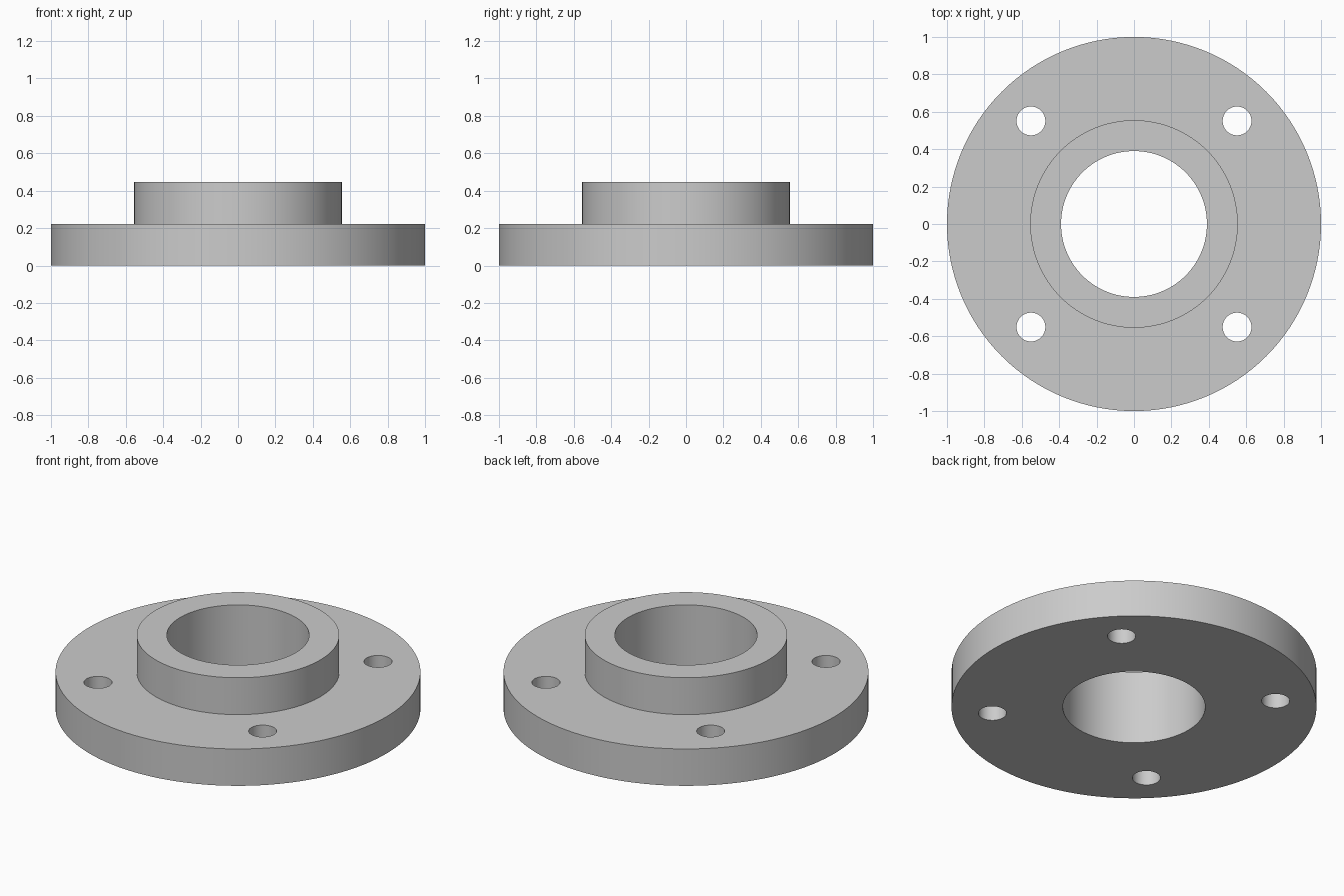
import bpy
import bmesh
from math import radians, pi, cos, sin

if "Cube" in bpy.data.objects:
    bpy.data.objects.remove(bpy.data.objects["Cube"], do_unlink=True)

OUTER, HUB, BORE = 1.0, 0.555, 0.39
PLATE_H, TOTAL_H = 0.223, 0.446
HOLE_R, HOLE_OFFSET = 0.077, 0.551
SEGMENTS = 128

# Material
steel = bpy.data.materials.new("plain grey steel")
steel.use_nodes = True
colour = (0.6, 0.6, 0.6, 1)
steel.diffuse_color = colour
steel.node_tree.nodes["Principled BSDF"].inputs["Base Color"].default_value = colour


def lathe(name, profile):
    """Revolve a closed (radius, height) profile around z."""
    bm = bmesh.new()
    rings = []
    for i in range(SEGMENTS):
        a = 2 * pi * i / SEGMENTS
        rings.append([bm.verts.new((r * cos(a), r * sin(a), z)) for r, z in profile])
    n = len(profile)
    for i, ring in enumerate(rings):
        following = rings[(i + 1) % SEGMENTS]
        for j in range(n):
            k = (j + 1) % n
            bm.faces.new((ring[j], following[j], following[k], ring[k]))
    bmesh.ops.recalc_face_normals(bm, faces=bm.faces)
    mesh = bpy.data.meshes.new(name)
    bm.to_mesh(mesh)
    bm.free()
    obj = bpy.data.objects.new(name, mesh)
    bpy.context.collection.objects.link(obj)
    return obj


# Round plate with raised hub and through bore
flange = lathe("flange", [(BORE, 0), (OUTER, 0), (OUTER, PLATE_H),
                          (HUB, PLATE_H), (HUB, TOTAL_H), (BORE, TOTAL_H)])
flange.data.materials.append(steel)

# Four bolt holes
for sx in (-1, 1):
    for sy in (-1, 1):
        bpy.ops.mesh.primitive_cylinder_add(
            vertices=48, radius=HOLE_R, depth=1,
            location=(sx * HOLE_OFFSET, sy * HOLE_OFFSET, PLATE_H / 2))
        cutter = bpy.context.object
        cutter.name = "bolt_hole_cutter"
        cutter.data.materials.append(steel)
        cut = flange.modifiers.new("bolt_hole", "BOOLEAN")
        cut.operation = "DIFFERENCE"
        cut.solver = "EXACT"
        cut.object = cutter
        bpy.ops.object.select_all(action="DESELECT")
        bpy.context.view_layer.objects.active = flange
        flange.select_set(True)
        bpy.ops.object.modifier_apply(modifier=cut.name)
        bpy.data.objects.remove(cutter, do_unlink=True)

# Smooth walls, crisp rims
bpy.ops.object.shade_smooth_by_angle(angle=radians(30))
